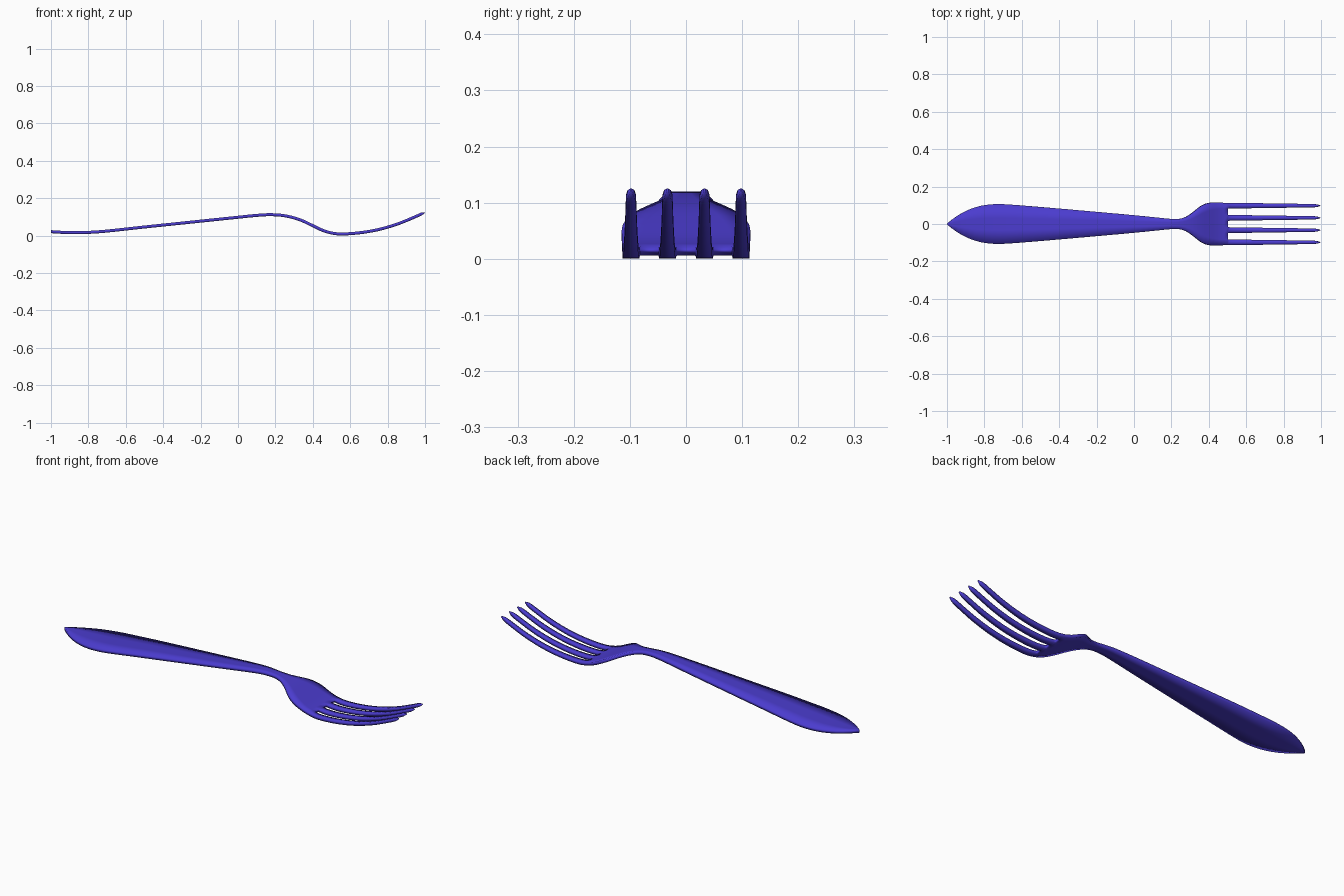
import bpy, bmesh

if "Cube" in bpy.data.objects:
    bpy.data.objects.remove(bpy.data.objects["Cube"])

# Side profile (x, z) and handle/head half-width (x, y)
PROFILE = [(-1, .021), (-.9, .016), (-.75, .020), (-.5, .046), (-.25, .072), (0, .098),
           (.1, .108), (.17, .112), (.25, .106), (.33, .085), (.4, .053), (.45, .029),
           (.5, .014), (.55, .0085), (.65, .015), (.75, .032), (.85, .061),
           (.93, .093), (1, .124)]
WIDTH = [(-1, .002), (-.97, .026), (-.93, .053), (-.88, .078), (-.82, .097), (-.75, .106),
         (-.69, .1055), (-.5, .091), (-.2, .065), (0, .047), (.15, .032), (.2, .027),
         (.24, .027), (.28, .039), (.32, .066), (.36, .097), (.4, .113), (.45, .114), (.5, .113)]
HEAD = [-1, -.72, -.44, -.14, .14, .44, .72, 1]
HANDLE = [-1, -.3, -.2, -.08, .08, .2, .3, 1]


def curve(pts, x):
    """Smooth (Hermite) interpolation through the points."""
    def slope(i):
        a, b = pts[max(i - 1, 0)], pts[min(i + 1, len(pts) - 1)]
        return (b[1] - a[1]) / (b[0] - a[0])
    i = 0
    while i < len(pts) - 2 and x > pts[i + 1][0]:
        i += 1
    (x0, y0), (x1, y1) = pts[i], pts[i + 1]
    h = x1 - x0
    t = (x - x0) / h
    return (y0 * (2*t**3 - 3*t*t + 1) + y1 * (3*t*t - 2*t**3)
            + h * slope(i) * (t**3 - 2*t*t + t) + h * slope(i + 1) * (t**3 - t*t))


bm = bmesh.new()
thin = []


def point(x, y):
    return bm.verts.new((x, y, curve(PROFILE, x)))


def bridge(a, b):
    for j in range(len(a) - 1):
        bm.faces.new((a[j], b[j], b[j + 1], a[j + 1]))


# Handle, neck and head as one strip of rows
xs = [-1, -.985] + [-.97 + .03 * i for i in range(39)] + [.2 + .02 * i for i in range(16)]
prev = None
for x in xs:
    w = curve(WIDTH, x)
    t = min(max((x - .2) / .25, 0), 1)
    row = [point(x, w * (a + (b - a) * t)) for a, b in zip(HANDLE, HEAD)]
    if prev:
        bridge(prev, row)
    prev = row
root = prev

# Four tines growing out of every other head column
for k, centre in enumerate((-.098, -.033, .033, .098)):
    last = root[2 * k:2 * k + 2]
    for x in [.51] + [.53 + .027 * i for i in range(17)] + [.98, .997]:
        if x > .99:
            h = .0015
        elif x > .97:
            h = .006
        else:
            h = .0155 - .0065 * (x - .51) / .45
        row = [point(x, centre - h), point(x, centre + h)]
        bridge(last, row)
        last = row
        if x > .99:
            thin += row

bm.verts.index_update()
thin_ids = {v.index for v in thin}
mesh = bpy.data.meshes.new("fork")
bm.to_mesh(mesh)
bm.free()
fork = bpy.data.objects.new("fork", mesh)
bpy.context.collection.objects.link(fork)
mesh.shade_smooth()

# Metal thickness, thinning at the tine tips
group = fork.vertex_groups.new(name="thickness")
for v in mesh.vertices:
    group.add([v.index], .35 if v.index in thin_ids else 1, 'REPLACE')
solid = fork.modifiers.new("thickness", 'SOLIDIFY')
solid.thickness = .016
solid.offset = 0
solid.vertex_group = "thickness"

mat = bpy.data.materials.new("blue")
mat.diffuse_color = (.07, .045, .62, 1)
mat.use_nodes = True
mat.node_tree.nodes["Principled BSDF"].inputs["Base Color"].default_value = mat.diffuse_color
mesh.materials.append(mat)
